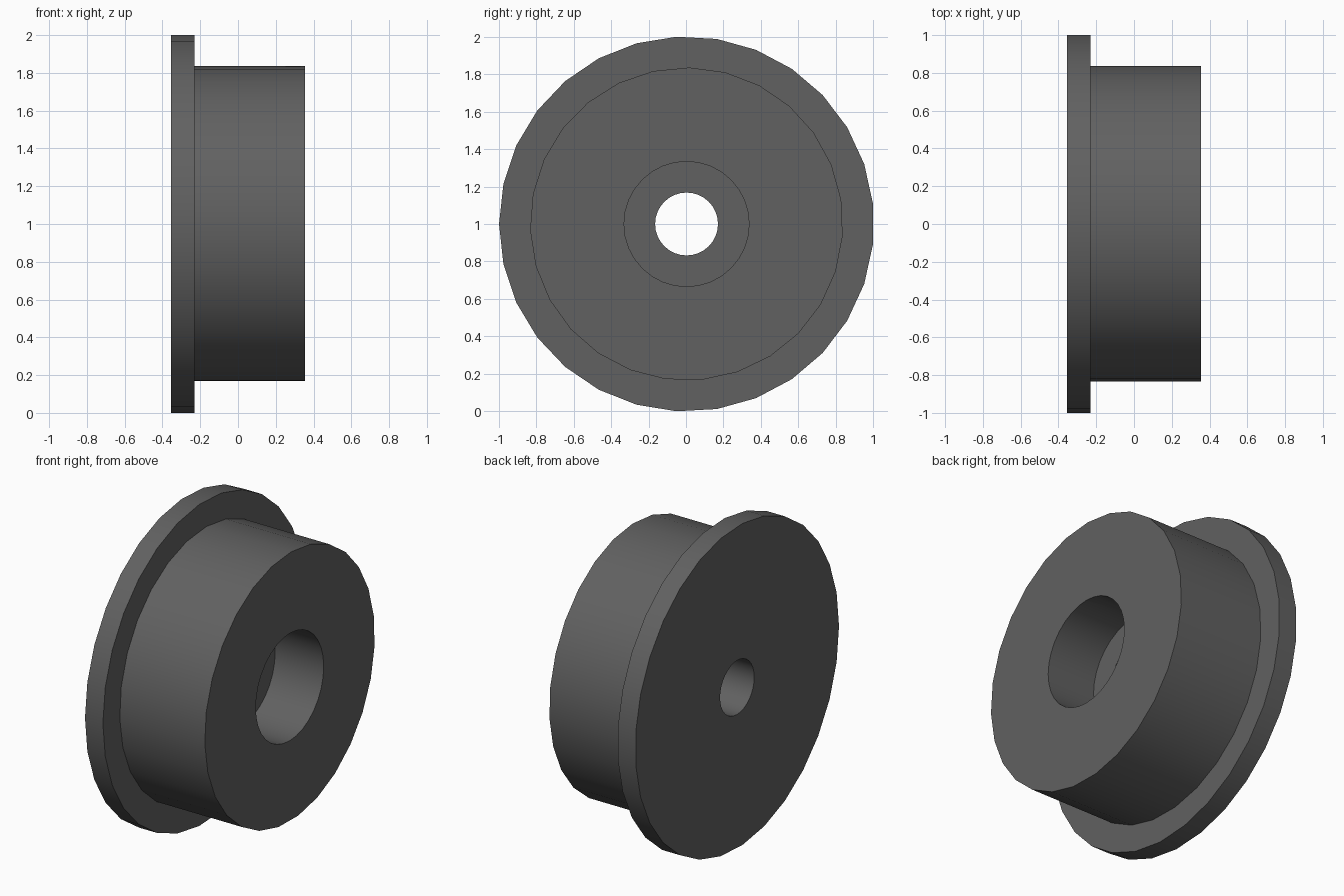
import bpy
import bmesh
import math

if "Cube" in bpy.data.objects:
    bpy.data.objects.remove(bpy.data.objects["Cube"])

grey = bpy.data.materials.new("dark_grey")
grey.diffuse_color = (0.12, 0.12, 0.12, 1)
grey.use_nodes = True
grey.node_tree.nodes["Principled BSDF"].inputs["Base Color"].default_value = grey.diffuse_color

CENTRE_Y, CENTRE_Z = 0.003, 1.0


def disc(name, radius, sides, x0, x1, start_deg=0):
    """Closed cylinder along x, from x0 to x1."""
    bm = bmesh.new()
    rings = []
    for x in (x0, x1):
        ring = []
        for i in range(sides):
            a = math.radians(start_deg) + math.tau * i / sides
            ring.append(bm.verts.new((x, CENTRE_Y + radius * math.cos(a),
                                      CENTRE_Z + radius * math.sin(a))))
        rings.append(ring)
    for i in range(sides):
        j = (i + 1) % sides
        bm.faces.new((rings[0][i], rings[0][j], rings[1][j], rings[1][i]))
    bm.faces.new(rings[0])
    bm.faces.new(rings[1])
    bmesh.ops.recalc_face_normals(bm, faces=bm.faces)
    mesh = bpy.data.meshes.new(name)
    bm.to_mesh(mesh)
    bm.free()
    mesh.materials.append(grey)
    obj = bpy.data.objects.new(name, mesh)
    bpy.context.collection.objects.link(obj)
    return obj


def combine(target, tool, operation):
    """Apply a boolean, then remove the tool."""
    mod = target.modifiers.new(operation.lower(), 'BOOLEAN')
    mod.operation = operation
    mod.solver = 'EXACT'
    mod.object = tool
    bpy.ops.object.select_all(action='DESELECT')
    bpy.context.view_layer.objects.active = target
    target.select_set(True)
    bpy.ops.object.modifier_apply(modifier=mod.name)
    bpy.data.objects.remove(tool, do_unlink=True)


# Wide flange with the hub joined to it
wheel = disc("flanged_wheel", 1.0015, 29, -0.354, -0.231, 180)
hub = disc("hub", 0.836, 27, -0.30, 0.354, 182.3)
combine(wheel, hub, 'UNION')

# Axle hole all the way through, and the wider recess in the hub face
axle_hole = disc("axle_hole_cutter", 0.168, 32, -0.6, 0.6)
combine(wheel, axle_hole, 'DIFFERENCE')
recess = disc("recess_cutter", 0.334, 32, 0.02, 0.6)
combine(wheel, recess, 'DIFFERENCE')

# Smooth round walls, sharp rims
bpy.ops.object.shade_smooth_by_angle(angle=math.radians(30))
